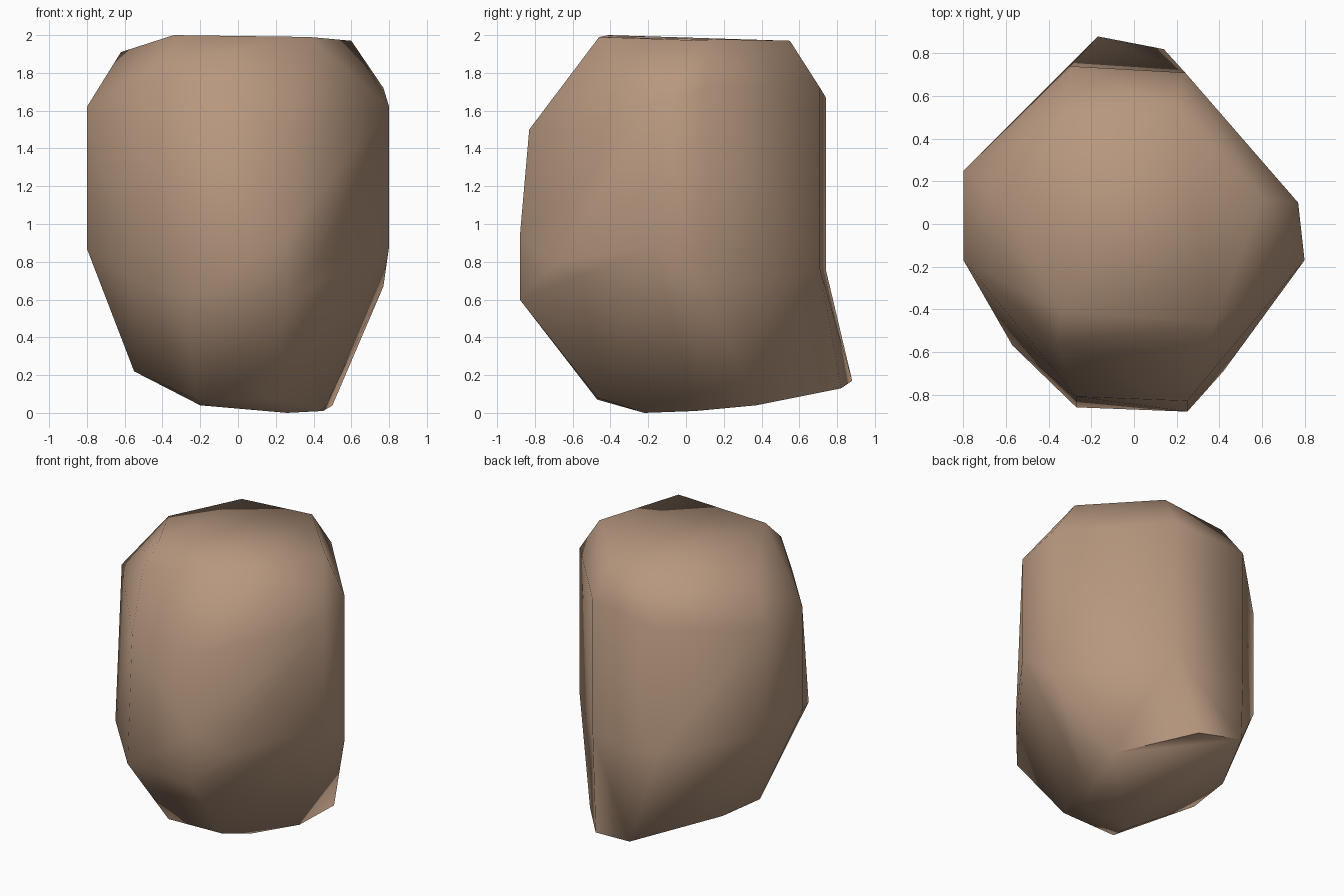
import bpy
import bmesh
import math
from mathutils import Vector

default_cube = bpy.data.objects.get("Cube")
if default_cube:
    bpy.data.objects.remove(default_cube, do_unlink=True)


def make_material(name, colour):
    material = bpy.data.materials.new(name)
    material.use_nodes = True
    material.diffuse_color = colour
    shader = material.node_tree.nodes["Principled BSDF"]
    shader.inputs["Base Color"].default_value = colour
    shader.inputs["Roughness"].default_value = 0.9
    return material


# Eight upright corners of the body: x, y, lower height, upper height
body_corners = [
    (.25, -.88, .6, 1.5), (-.27, -.86, .6, 1.5),
    (-.8, -.17, .87, 1.62), (-.8, .25, .87, 1.62),
    (-.3, .74, .76, 1.67), (.24, .71, .76, 1.72),
    (.77, .1, .67, 1.72), (.8, -.17, .88, 1.62),
]

# Rim of the sloping crown
crown_rim = [
    (.38, -.46, 1.99), (-.34, -.41, 2), (-.62, .1, 1.91),
    (-.32, .5, 1.96), (.2, .55, 1.97), (.6, .12, 1.97),
    (-.36, -.56, 1.85),
]

# Rim of the tapered underside
base_rim = [
    (.2, -.47, .08), (-.22, -.47, .07), (-.2, -.3, .04),
    (-.55, -.05, .22), (-.5, .3, .22), (.5, .37, .04),
    (.45, .05, .01), (.26, -.22, 0),
]

# Bulges beside the front face, and the lip that flares out at the back
front_bulges = [(.42, -.69, .8), (-.57, -.57, .72)]
back_lip = [(-.17, .88, .17), (.14, .82, .13)]
lip_flare = Vector((0, .17, 0))
front_lean = .05


def build_stone(name, material):
    bm = bmesh.new()
    for x, y, low, high in body_corners:
        lean = front_lean if y < -.5 else 0
        bm.verts.new((x, y, low))
        bm.verts.new((x, y + lean, high))
    # Fuller middle of the front face
    bm.verts.new((.25, -.88, .93))
    for point in crown_rim + base_rim + front_bulges:
        bm.verts.new(point)
    # The lip starts tucked in, so that the back stays hollow above it
    lip_verts = [bm.verts.new(Vector(point) - lip_flare) for point in back_lip]

    bmesh.ops.convex_hull(bm, input=list(bm.verts))
    for vert in lip_verts:
        if vert.is_valid:
            vert.co += lip_flare
    loose = [vert for vert in bm.verts if not vert.link_faces]
    bmesh.ops.delete(bm, geom=loose, context="VERTS")
    bmesh.ops.recalc_face_normals(bm, faces=list(bm.faces))

    mesh = bpy.data.meshes.new(name)
    bm.to_mesh(mesh)
    bm.free()
    mesh.materials.append(material)
    stone = bpy.data.objects.new(name, mesh)
    bpy.context.collection.objects.link(stone)
    return stone


# Single smooth-shaded boulder
stone = build_stone("boulder", make_material("warm brown stone", (.47, .31, .21, 1)))
bpy.ops.object.select_all(action="DESELECT")
stone.select_set(True)
bpy.context.view_layer.objects.active = stone
bpy.ops.object.shade_smooth_by_angle(angle=math.radians(75))
